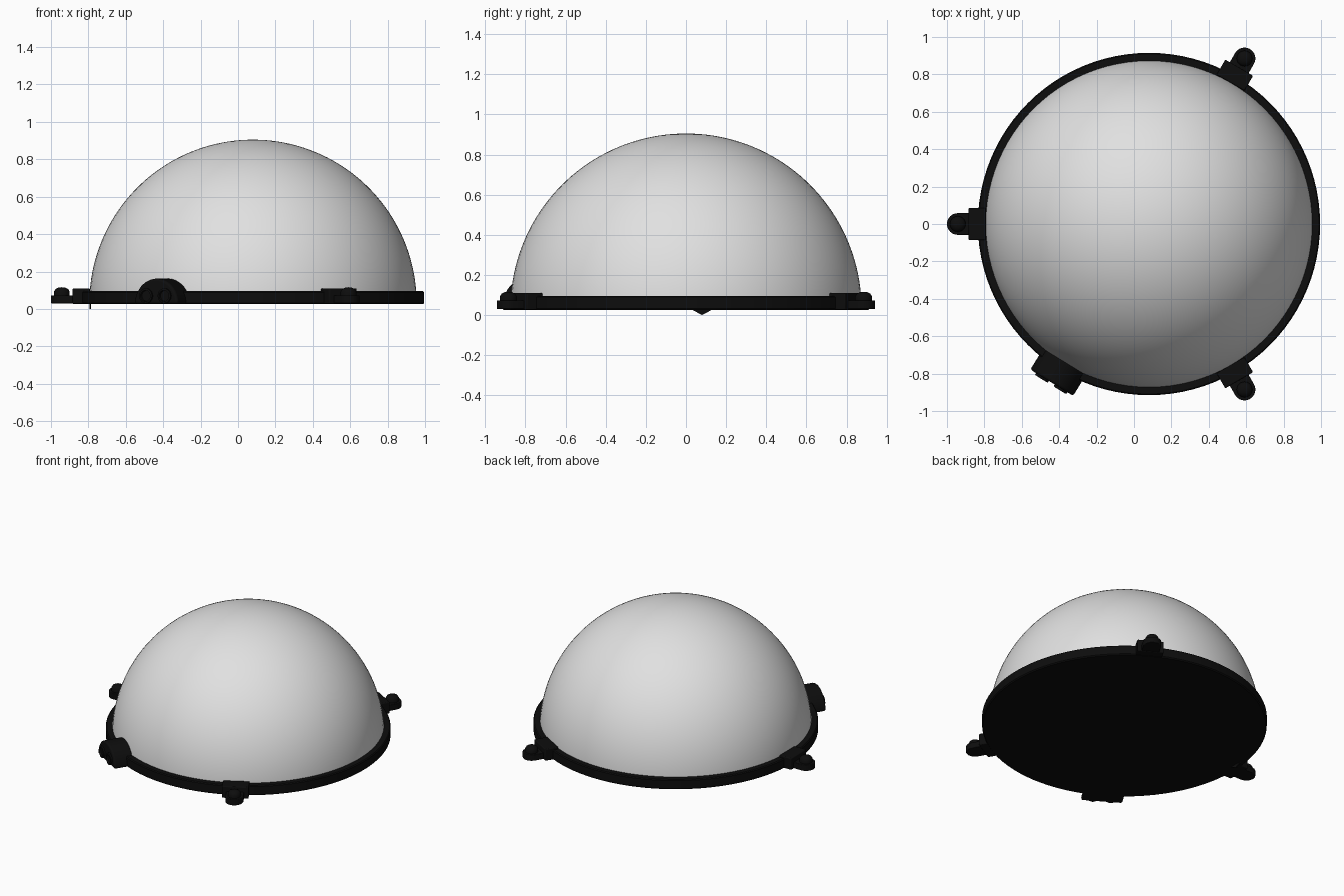
import bpy, bmesh, math
from mathutils import Matrix, Vector

if "Cube" in bpy.data.objects:
    bpy.data.objects.remove(bpy.data.objects["Cube"])

CX = 0.08           # centre of the round body
Z0, Z1 = 0.025, 0.095


def material(name, rgb):
    m = bpy.data.materials.new(name)
    m.diffuse_color = (*rgb, 1)
    m.use_nodes = True
    m.node_tree.nodes["Principled BSDF"].inputs["Base Color"].default_value = m.diffuse_color
    return m


BLACK = material("black plastic", (0.004, 0.004, 0.004))
CLEAR = material("pale dome", (0.75, 0.75, 0.75))


def finish(name, bm, mat, matrix=None, bevel=0.0):
    bmesh.ops.recalc_face_normals(bm, faces=bm.faces)
    me = bpy.data.meshes.new(name)
    bm.to_mesh(me)
    bm.free()
    ob = bpy.data.objects.new(name, me)
    bpy.context.collection.objects.link(ob)
    me.materials.append(mat)
    if matrix:
        ob.matrix_world = matrix
    if bevel:
        mod = ob.modifiers.new("bevel", 'BEVEL')
        mod.width, mod.segments, mod.limit_method = bevel, 3, 'ANGLE'
    bpy.ops.object.select_all(action='DESELECT')
    ob.select_set(True)
    bpy.context.view_layer.objects.active = ob
    bpy.ops.object.shade_smooth_by_angle(angle=math.radians(35))
    return ob


def lathe(name, profile, mat, matrix, steps=96):
    bm = bmesh.new()
    vs = [bm.verts.new((r, 0, z)) for r, z in profile]
    es = [bm.edges.new(p) for p in zip(vs, vs[1:])]
    bmesh.ops.spin(bm, geom=vs + es, axis=(0, 0, 1), cent=(0, 0, 0),
                   angle=2 * math.pi, steps=steps, use_merge=True)
    bmesh.ops.remove_doubles(bm, verts=bm.verts, dist=1e-5)
    return finish(name, bm, mat, matrix)


def prism(name, outline, vec, mat, matrix, bevel=0.0):
    """Extrude a closed outline of 3D points along vec."""
    bm = bmesh.new()
    f = bm.faces.new([bm.verts.new(p) for p in outline])
    r = bmesh.ops.extrude_face_region(bm, geom=[f])
    bmesh.ops.translate(bm, vec=vec,
                        verts=[v for v in r['geom'] if isinstance(v, bmesh.types.BMVert)])
    return finish(name, bm, mat, matrix, bevel)


def box(name, x0, x1, half_w, z0, z1, matrix, bevel=0.006):
    pts = [(x0, -half_w, z0), (x1, -half_w, z0), (x1, half_w, z0), (x0, half_w, z0)]
    return prism(name, pts, Vector((0, 0, z1 - z0)), BLACK, matrix, bevel)


def radial(deg):
    """Local x points outward from the body centre."""
    return Matrix.Translation((CX, 0, 0)) @ Matrix.Rotation(math.radians(deg), 4, 'Z')


# dome
R, ZC = 0.875, 0.03
arc = [(R * math.cos(a), ZC + R * math.sin(a))
       for a in (math.pi / 2 * i / 40 for i in range(41))]
arc[-1] = (0, ZC + R)
lathe("dome", arc, CLEAR, radial(0))

# base plate with raised rim
lathe("base_ring", [(0, Z0), (0.908, Z0), (0.915, Z0 + 0.007), (0.915, Z1 - 0.006),
                    (0.909, Z1), (0.870, Z1), (0.870, Z0 + 0.02), (0, Z0 + 0.02)],
      BLACK, radial(0))

# three mounting lugs with screws
for i, deg in enumerate((60, 180, 300)):
    m = radial(deg)
    box(f"lug_block_{i}", 0.872, 0.965, 0.086, Z0 + 0.002, 0.11, m)
    r, xe = 0.058, 1.022
    tab = [(0.93, -r, 0.03)]
    tab += [(xe + r * math.cos(a), r * math.sin(a), 0.03)
            for a in (math.pi * (k / 16 - 0.5) for k in range(17))]
    tab += [(0.93, r, 0.03)]
    prism(f"lug_tab_{i}", tab, Vector((0, 0, 0.043)), BLACK, m, 0.004)
    lathe(f"lug_screw_{i}", [(0.042, 0.07), (0.042, 0.092), (0.034, 0.106),
                             (0.018, 0.114), (0, 0.116)],
          BLACK, m @ Matrix.Translation((xe, 0, 0)), 24)

# arched cable connector on the front left of the rim
m = radial(238.5)
w = 0.135
arch = [(0.86, w * math.cos(a), 0.027 + w * math.sin(a))
        for a in (math.pi * k / 24 for k in range(25))]
prism("connector_housing", arch, Vector((0.135, 0, 0)), BLACK, m, 0.012)
for side in (-1, 1):
    port = m @ Matrix.Translation((0.985, side * 0.058, 0.07)) @ Matrix.Rotation(math.pi / 2, 4, 'Y')
    lathe(f"connector_port_{'left' if side < 0 else 'right'}",
          [(0.04, 0), (0.04, 0.02), (0.03, 0.022), (0.028, 0.01), (0, 0.01)], BLACK, port, 24)

# small pointed foot under the rim
prism("locating_foot", [(-0.795, 0.03, 0.027), (-0.795, 0.13, 0.027), (-0.795, 0.08, 0.0)],
      Vector((0.01, 0, 0)), BLACK, Matrix.Identity(4))
